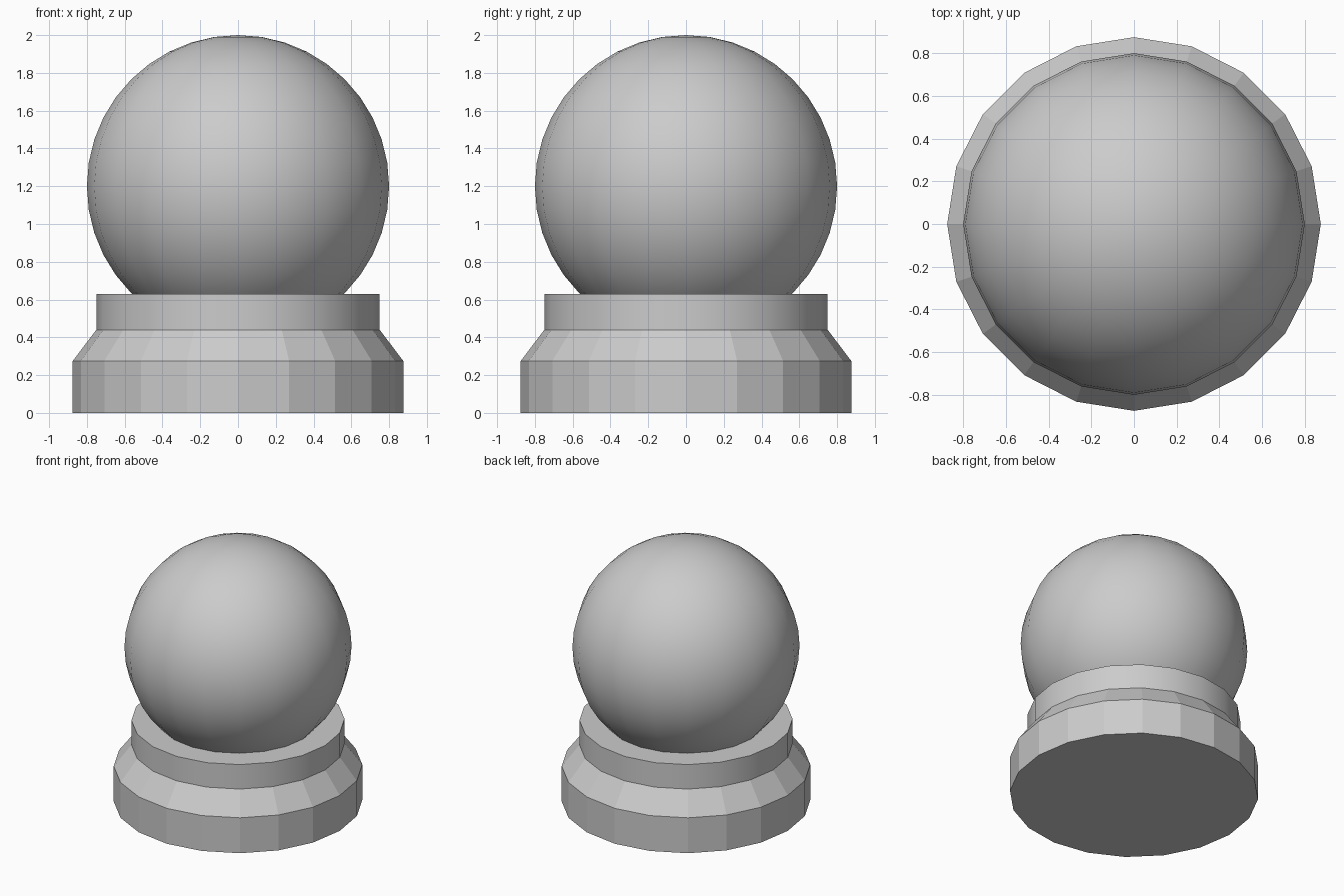
import bpy, math

if "Cube" in bpy.data.objects:
    bpy.data.objects.remove(bpy.data.objects["Cube"])

SIDES = 20


def lathe(name, profile, smooth_angle=None):
    """Revolve (radius, z) points into a closed, capped solid with a vertex on each axis."""
    verts, faces = [], []
    for r, z in profile:
        for i in range(SIDES):
            a = 2 * math.pi * i / SIDES
            verts.append((r * math.cos(a), r * math.sin(a), z))
    for k in range(len(profile) - 1):
        for i in range(SIDES):
            j = (i + 1) % SIDES
            lo, hi = k * SIDES, (k + 1) * SIDES
            faces.append((lo + i, lo + j, hi + j, hi + i))
    faces.append(tuple(reversed(range(SIDES))))
    faces.append(tuple(range(len(verts) - SIDES, len(verts))))
    mesh = bpy.data.meshes.new(name)
    mesh.from_pydata(verts, [], faces)
    obj = bpy.data.objects.new(name, mesh)
    bpy.context.collection.objects.link(obj)
    if smooth_angle:
        bpy.ops.object.select_all(action='DESELECT')
        obj.select_set(True)
        bpy.context.view_layer.objects.active = obj
        bpy.ops.object.shade_smooth_by_angle(angle=math.radians(smooth_angle))
    return obj


# Faceted base with sloped shoulder
lathe("base", [(0.875, 0), (0.875, 0.275), (0.75, 0.44)])

# Smooth collar holding the globe
lathe("collar", [(0.75, 0.44), (0.75, 0.63)], smooth_angle=30)

# Globe sunk into the collar
bpy.ops.mesh.primitive_uv_sphere_add(segments=SIDES, ring_count=20, radius=0.8, location=(0, 0, 1.2))
globe = bpy.context.object
globe.name = "globe"
bpy.ops.object.shade_smooth()
